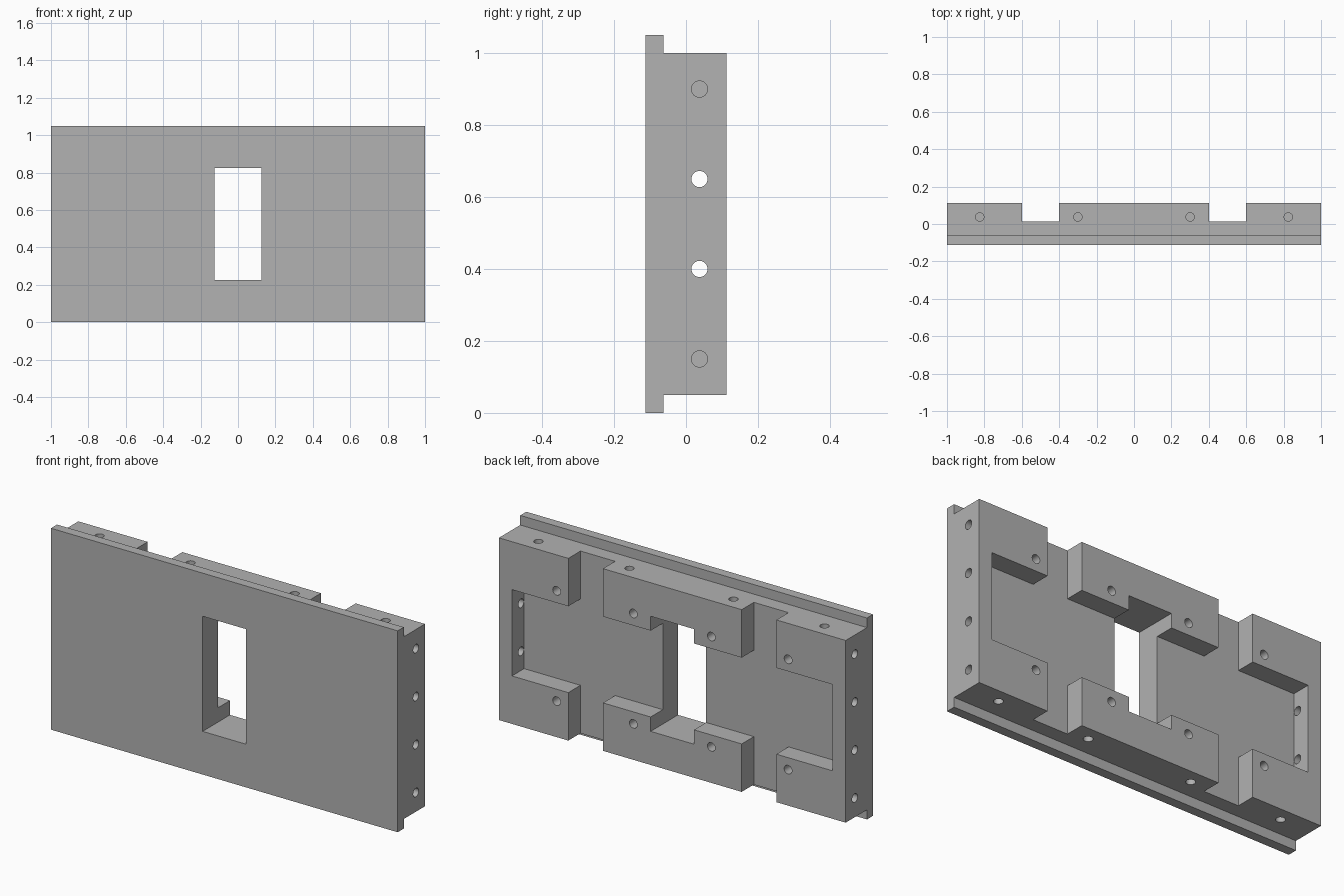
import bpy
import bmesh
from math import pi, radians
from mathutils import Matrix, Vector

cube = bpy.data.objects.get("Cube")
if cube:
    bpy.data.objects.remove(cube, do_unlink=True)

FRONT, BACK = -0.1125, 0.1125
HEIGHT = 1.05
MID = HEIGHT / 2
LIP = 0.05            # thickness and overhang of the front plate
FLOOR = 0.0125        # depth plane of the rear pocket
RADIUS = 0.0225
DRILL = 0.1

grey = bpy.data.materials.new("plain grey")
grey.use_nodes = True
colour = (0.445, 0.445, 0.445, 1)
grey.diffuse_color = colour
grey.node_tree.nodes["Principled BSDF"].inputs["Base Color"].default_value = colour


def make_object(name, bm):
    bmesh.ops.recalc_face_normals(bm, faces=bm.faces)
    mesh = bpy.data.meshes.new(name)
    bm.to_mesh(mesh)
    bm.free()
    mesh.materials.append(grey)
    obj = bpy.data.objects.new(name, mesh)
    bpy.context.collection.objects.link(obj)
    return obj


def prism(name, points, sweep):
    """Extrude a closed outline along a vector."""
    bm = bmesh.new()
    face = bm.faces.new([bm.verts.new(p) for p in points])
    out = bmesh.ops.extrude_face_region(bm, geom=[face], use_keep_orig=True)
    moved = [v for v in out["geom"] if isinstance(v, bmesh.types.BMVert)]
    bmesh.ops.translate(bm, verts=moved, vec=sweep)
    return make_object(name, bm)


def drill(bm, mouth, direction):
    """Add a cylinder cutter reaching DRILL deep from the mouth."""
    axis = Vector(direction)
    over = 0.02
    centre = Vector(mouth) + axis * (DRILL - over) / 2
    turn = axis.to_track_quat("Z", "Y").to_matrix().to_4x4()
    bmesh.ops.create_cone(bm, cap_ends=True, segments=32, radius1=RADIUS,
                          radius2=RADIUS, depth=DRILL + over,
                          matrix=Matrix.Translation(centre) @ turn)


def cut(target, cutter):
    cutter.hide_render = True
    mod = target.modifiers.new("cut", "BOOLEAN")
    mod.operation = "DIFFERENCE"
    mod.solver = "EXACT"
    mod.object = cutter
    bpy.context.view_layer.objects.active = target
    bpy.ops.object.modifier_apply(modifier=mod.name)
    bpy.data.objects.remove(cutter, do_unlink=True)


# Panel section: thin front plate overhanging a thicker body
step = FRONT + LIP
section = [(FRONT, 0), (step, 0), (step, LIP), (BACK, LIP),
           (BACK, HEIGHT - LIP), (step, HEIGHT - LIP), (step, HEIGHT), (FRONT, HEIGHT)]
panel = prism("mounting_panel", [(-1, y, z) for y, z in section], (2, 0, 0))

# Rear pocket: one quarter outline mirrored both ways
quarter = [(0.925, 0.225), (0.6, 0.225), (0.6, 0.6), (0.4, 0.6), (0.4, 0.225)]
upper = quarter + [(-x, z) for x, z in reversed(quarter)]
outline = upper + [(x, -z) for x, z in reversed(upper)]
cut(panel, prism("pocket_cutter", [(x, FLOOR, MID + z) for x, z in outline], (0, 0.2, 0)))

# Central window through the whole panel
window = [(-0.125, -0.3), (0.125, -0.3), (0.125, 0.3), (-0.125, 0.3)]
cut(panel, prism("window_cutter", [(x, -0.3, MID + z) for x, z in window], (0, 0.6, 0)))

# Screw holes in the ends, the top and bottom edges and the rear blocks
holes = bmesh.new()
for s in (-1, 1):
    for z in (0.15, 0.4, 0.65, 0.9):
        drill(holes, (s, 0.0375, z), (-s, 0, 0))
    for t in (-1, 1):
        for x in (0.3, 0.825):
            drill(holes, (s * x, 0.0375, MID + t * (MID - LIP)), (0, 0, -t))
        for x in (0.225, 0.6675):
            drill(holes, (s * x, BACK + 0.01, MID + t * 0.2875), (0, -1, 0))
cut(panel, make_object("hole_cutters", holes))

# Smooth hole walls, sharp edges everywhere else
bpy.ops.object.select_all(action="DESELECT")
panel.select_set(True)
bpy.context.view_layer.objects.active = panel
bpy.ops.object.shade_smooth_by_angle(angle=radians(30))
